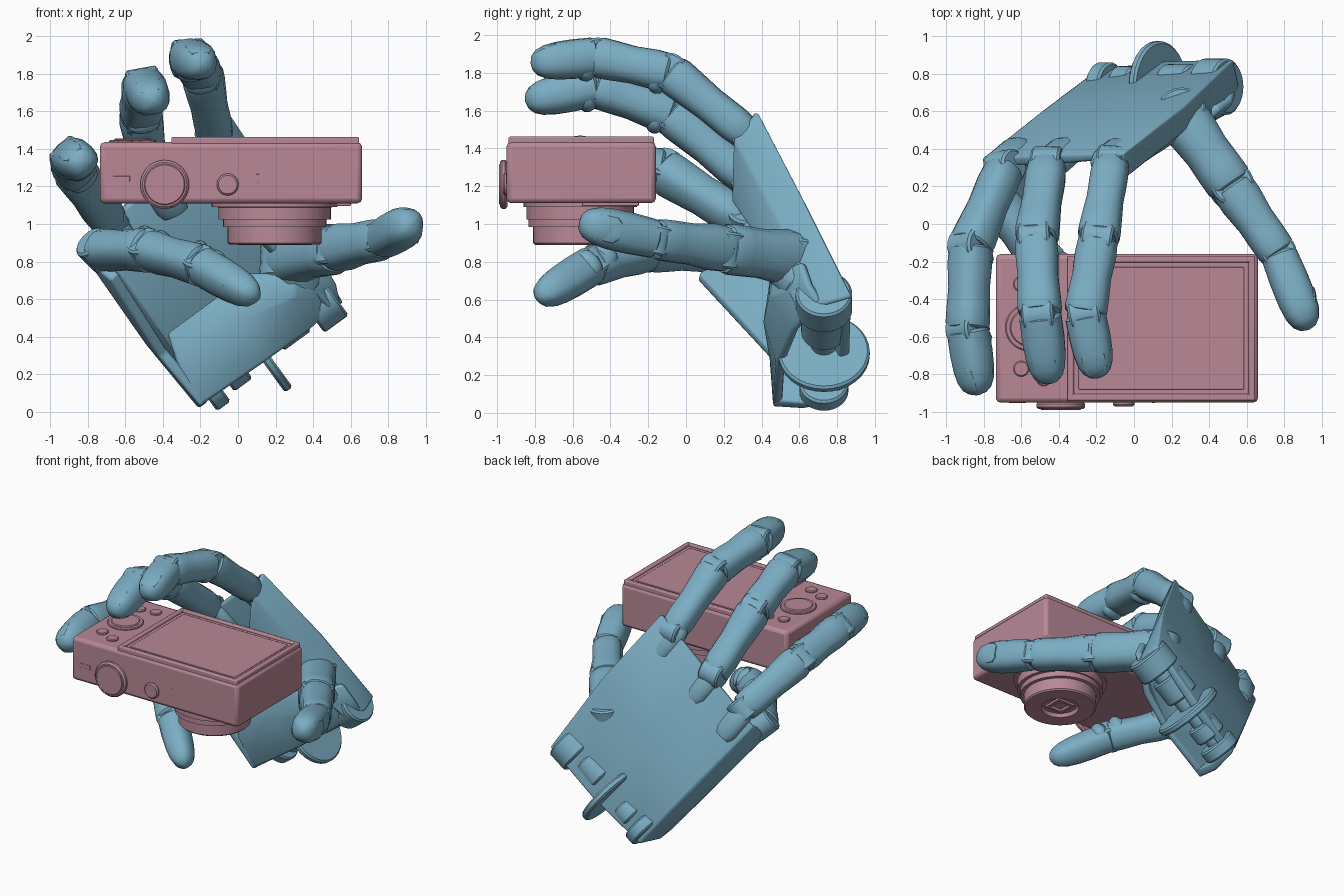
import bpy, bmesh, math
from mathutils import Vector as V

if "Cube" in bpy.data.objects:
    bpy.data.objects.remove(bpy.data.objects["Cube"])


def material(name, col):
    m = bpy.data.materials.new(name)
    m.diffuse_color = col
    m.use_nodes = True
    m.node_tree.nodes["Principled BSDF"].inputs["Base Color"].default_value = m.diffuse_color
    return m


BLUE = material("hand_blue", (0.20, 0.42, 0.55, 1))
PINK = material("camera_rose", (0.48, 0.25, 0.31, 1))


def finish(name, bm, mat, angle=35, recalc=True):
    if recalc:
        bmesh.ops.recalc_face_normals(bm, faces=bm.faces)
    me = bpy.data.meshes.new(name)
    bm.to_mesh(me)
    bm.free()
    ob = bpy.data.objects.new(name, me)
    bpy.context.collection.objects.link(ob)
    me.materials.append(mat)
    bpy.ops.object.select_all(action='DESELECT')
    ob.select_set(True)
    bpy.context.view_layer.objects.active = ob
    bpy.ops.object.shade_smooth_by_angle(angle=math.radians(angle))
    return ob


def bevel(ob, w, seg=2):
    b = ob.modifiers.new("bevel", 'BEVEL')
    b.width, b.segments, b.limit_method = w, seg, 'ANGLE'
    b.angle_limit = math.radians(35)


def tube(name, p, d, up, prof, mat, n=16, square=1.0):
    """Loft rings (distance, half width, half height) along d from p."""
    p, d = V(p), V(d).normalized()
    side = d.cross(V(up)).normalized()
    up = side.cross(d)
    bm = bmesh.new()
    rings = []
    for t, rw, rh in prof:
        ring = []
        for k in range(n):
            a = 2 * math.pi * k / n
            c, s = math.cos(a), math.sin(a)
            c = math.copysign(abs(c) ** square, c)
            s = math.copysign(abs(s) ** square, s)
            ring.append(bm.verts.new(p + d * t + side * rw * c + up * rh * s))
        rings.append(ring)
    for a, b in zip(rings, rings[1:]):
        for k in range(n):
            bm.faces.new((a[k], a[k - 1], b[k - 1], b[k]))
    bm.faces.new(rings[0])
    bm.faces.new(rings[-1])
    return finish(name, bm, mat)


def disc(name, c, axis, r, h, mat, n=40):
    e = min(0.012, h * 0.3)
    up = (0, 1, 0) if abs(V(axis).normalized().y) < 0.8 else (0, 0, 1)
    prof = [(-h/2, r - e, r - e), (-h/2 + e, r, r), (h/2 - e, r, r), (h/2, r - e, r - e)]
    return tube(name, c, axis, up, prof, mat, n)


def box(name, lo, hi, mat, w=0.02):
    lo, hi = V(lo), V(hi)
    bm = bmesh.new()
    bmesh.ops.create_cube(bm, size=1)
    for v in bm.verts:
        v.co = (lo + hi) / 2 + V([a * b for a, b in zip(v.co, hi - lo)])
    ob = finish(name, bm, mat)
    bevel(ob, w)
    return ob


def sheet(name, rows, thick, flip=False):
    """Solidified shell through rows of points."""
    bm = bmesh.new()
    g = [[bm.verts.new(q) for q in r] for r in rows]
    for a, b in zip(g, g[1:]):
        for j in range(len(a) - 1):
            f = [a[j], b[j], b[j + 1], a[j + 1]]
            bm.faces.new(f[::-1] if flip else f)
    ob = finish(name, bm, BLUE, 30, False)
    s = ob.modifiers.new("thickness", 'SOLIDIFY')
    s.thickness, s.offset = thick, -1
    bevel(ob, 0.02)


# camera body, raised screen frame and sunken screen
box("camera_body", (-0.735, -0.95, 1.11), (0.66, -0.16, 1.435), PINK, 0.025)
X0, X1, Y0, Y1 = -0.355, 0.645, -0.94, -0.17
for i, (xa, ya, xb, yb) in enumerate([(X0, Y0, X1, Y0 + .035), (X0, Y1 - .035, X1, Y1),
                                      (X0, Y0, X0 + .035, Y1), (X1 - .035, Y0, X1, Y1)]):
    box("screen_rail_%d" % i, (xa, ya, 1.40), (xb, yb, 1.462), PINK, 0.008)
box("screen_panel", (X0 + .02, Y0 + .02, 1.40), (X1 - .02, Y1 - .02, 1.447), PINK, 0.004)
box("screen_glass", (X0 + .06, Y0 + .06, 1.42), (X1 - .06, Y1 - .06, 1.452), PINK, 0.004)
# lens: stepped barrel with a recessed front
lens = [(0, .335, .30), (.025, .335, .30), (.026, .30, .285), (.09, .30, .285), (.091, .275, .275),
        (.13, .275, .275), (.131, .25, .25), (.215, .25, .25), (.225, .24, .24),
        (.226, .13, .13), (.20, .12, .12)]
tube("lens_barrel", (0.195, -0.56, 1.115), (0, 0, -1), (0, 1, 0), lens, PINK, 48)
tube("lens_window", (0.195, -0.56, 0.92), (0, 0, -1), (1, 1, 0),
     [(0, .1, .1), (.02, .1, .1), (.021, .07, .07), (.006, .06, .06)], PINK, 4)
box("lens_side_foot", (0.3, -0.55, 1.095), (0.6, -0.25, 1.13), PINK, 0.006)
# dials and buttons on the front edge
disc("front_dial", (-0.39, -0.965, 1.21), (0, 1, 0), 0.13, 0.04, PINK)
disc("front_dial_cap", (-0.39, -0.98, 1.21), (0, 1, 0), 0.11, 0.02, PINK)
disc("front_button", (-0.055, -0.955, 1.21), (0, 1, 0), 0.058, 0.03, PINK)
box("port_cover", (-0.665, -0.953, 1.225), (-0.575, -0.94, 1.255), PINK, 0.002)
box("latch", (0.095, -0.953, 1.215), (0.112, -0.94, 1.265), PINK, 0.002)
# controls beside the screen
disc("control_wheel", (-0.56, -0.55, 1.438), (0, 0, 1), 0.125, 0.02, PINK)
disc("control_wheel_centre", (-0.56, -0.55, 1.445), (0, 0, 1), 0.1, 0.02, PINK)
for i, (x, y) in enumerate([(-.6, -.77), (-.48, -.82), (-.6, -.32), (-.48, -.3)]):
    disc("control_button_%d" % i, (x, y, 1.438), (0, 0, 1), 0.042, 0.02, PINK, 24)

# palm shell: folds around little-finger side, back and thumb side
wrist = [(-.2, .46, .03), (-.21, .62, .02), (-.19, .83, .06), (.18, .87, .33), (.53, .88, .62),
         (.56, .74, .58), (.50, .58, .56)]
mid = [(-.42, .44, .29), (-.49, .5, .36), (-.48, .61, .47), (-.1, .63, .8), (.27, .63, 1.12),
       (.27, .5, .98), (.2, .42, .86)]
knuckle = [(-.68, .06, .70), (-.79, .16, .79), (-.81, .35, .93), (-.42, .37, 1.27), (-.05, .38, 1.60),
           (-.04, .25, 1.45), (-.08, .24, 1.12)]
sheet("palm_shell", [wrist, mid, knuckle], 0.06)
# heel of the palm, closing the front near the wrist
sheet("palm_heel", [[(-.2, .46, .03), (.14, .48, .26), (.38, .56, .43), (.55, .70, .58)],
                    [(-.32, .45, .24), (.0, .41, .48), (.30, .44, .62), (.53, .64, .68)],
                    [(-.38, .5, .42), (.06, .45, .74), (.30, .47, .74), (.46, .6, .80)]], 0.05, True)

# wrist hinge lugs along the wrist edge
W = V((.81, 0, .59))
U = V((-.59, 0, .81))
W0 = V((-.14, .73, .12))
for i, (s, r, h, lift) in enumerate([(0, .13, .09, 0.02), (.15, .11, .12, .03), (.33, .243, .05, 0),
                                     (.52, .12, .18, .06), (.74, .15, .16, .04)]):
    disc("wrist_lug_%d" % i, W0 + W * s + U * lift, W, r, h, BLUE, 32)
tube("wrist_pin", W0 + U * .04, W, (0, 1, 0), [(0, .07, .07), (.74, .07, .07)], BLUE)

SEG = [(0, .84), (.03, .95), (.2, 1.0), (.5, .94), (.75, 1.0), (.92, 1.03), (.98, .97), (1, .86)]
TIP = [(0, .84), (.04, .98), (.35, 1.0), (.6, .96), (.78, .86), (.9, .68), (.97, .42), (1, .1)]


def finger(name, pts, radii, up):
    """Jointed finger: tapered segments, hinge barrels, pads, nail."""
    pts = [V(q) for q in pts]
    last = len(pts) - 2
    for i, (a, b) in enumerate(zip(pts, pts[1:])):
        d = b - a
        L, r0, r1 = d.length, radii[i], radii[i + 1]
        d.normalize()
        prof = [(t * L, k * (r0 + (r1 - r0) * t), k * (r0 + (r1 - r0) * t) * .95)
                for t, k in (TIP if i == last else SEG)]
        tube("%s_segment_%d" % (name, i + 1), a, d, up, prof, BLUE, 16, 0.8)
        side = d.cross(V(up)).normalized()
        n = side.cross(d)
        disc("%s_joint_%d" % (name, i + 1), a, side, r0 * .88, r0 * 1.5, BLUE, 20)
        # padded ridges under each bend
        if i > 0 and name != "thumb":
            for k, off in enumerate((-.07, .06)):
                q = a + d * (off - .05) - n * r0 * .72
                tube("%s_pad_%d_%d" % (name, i, k), q, d, n,
                     [(0, r0 * .4, .01), (.025, r0 * .68, .038), (.05, r0 * .74, .046),
                      (.075, r0 * .68, .038), (.1, r0 * .4, .01)], BLUE, 12)
    w = r1 * .6
    tilt = (d - n * .32).normalized()
    tube(name + "_nail", a + d * L * .55 + n * r1 * .83, tilt, n,
         [(0, w * .6, .01), (.03, w, .016), (L * .28, w, .018), (L * .38, w * .8, .012)], BLUE, 16, 0.8)


finger("index", [(-.12, .33, 1.47), (-.19, -.08, 1.80), (-.26, -.48, 1.885), (-.19, -.82, 1.85)],
       [.1, .112, .112, .108], (-.1, .2, 1))
finger("middle", [(-.46, .32, 1.24), (-.52, -.08, 1.58), (-.50, -.48, 1.73), (-.45, -.85, 1.65)],
       [.105, .115, .115, .11], (-.2, .2, 1))
finger("ring", [(-.69, .3, 1.02), (-.87, -.12, 1.28), (-.885, -.56, 1.35), (-.83, -.91, 1.33)],
       [.105, .115, .11, .108], (-.7, .1, .7))
finger("little", [(-.74, .14, .86), (-.48, -.2, .86), (-.2, -.5, .78), (.10, -.78, .61)],
       [.11, .11, .105, .1], (-.1, -.8, -.7))
finger("thumb", [(.25, .58, .82), (.52, .2, .87), (.77, -.16, .92), (.93, -.56, 1.01)],
       [.15, .13, .105, .12], (1, .3, -.1))

# rounded knuckle lugs linking the back of the hand to each finger
D = V((-.57, -.5, .93)).normalized()
N = V((.1, .87, .48)).normalized()
for nm, q in (("index", (-.13, .36, 1.48)), ("middle", (-.43, .36, 1.23)), ("ring", (-.68, .36, 1.01))):
    tube(nm + "_knuckle_lug", V(q) - D * .2 - N * .035, D, N,
         [(0, .08, .05), (.05, .1, .065), (.2, .1, .07), (.26, .08, .06), (.29, .04, .03)], BLUE)
# thumb mount inside the palm
tube("thumb_root", V((.36, .70, .68)) - N * .06, (-.10, -.14, .15), (0, 1, 0),
     [(0, .08, .08), (.05, .12, .12), (.18, .13, .12), (.26, .08, .08)], BLUE)
